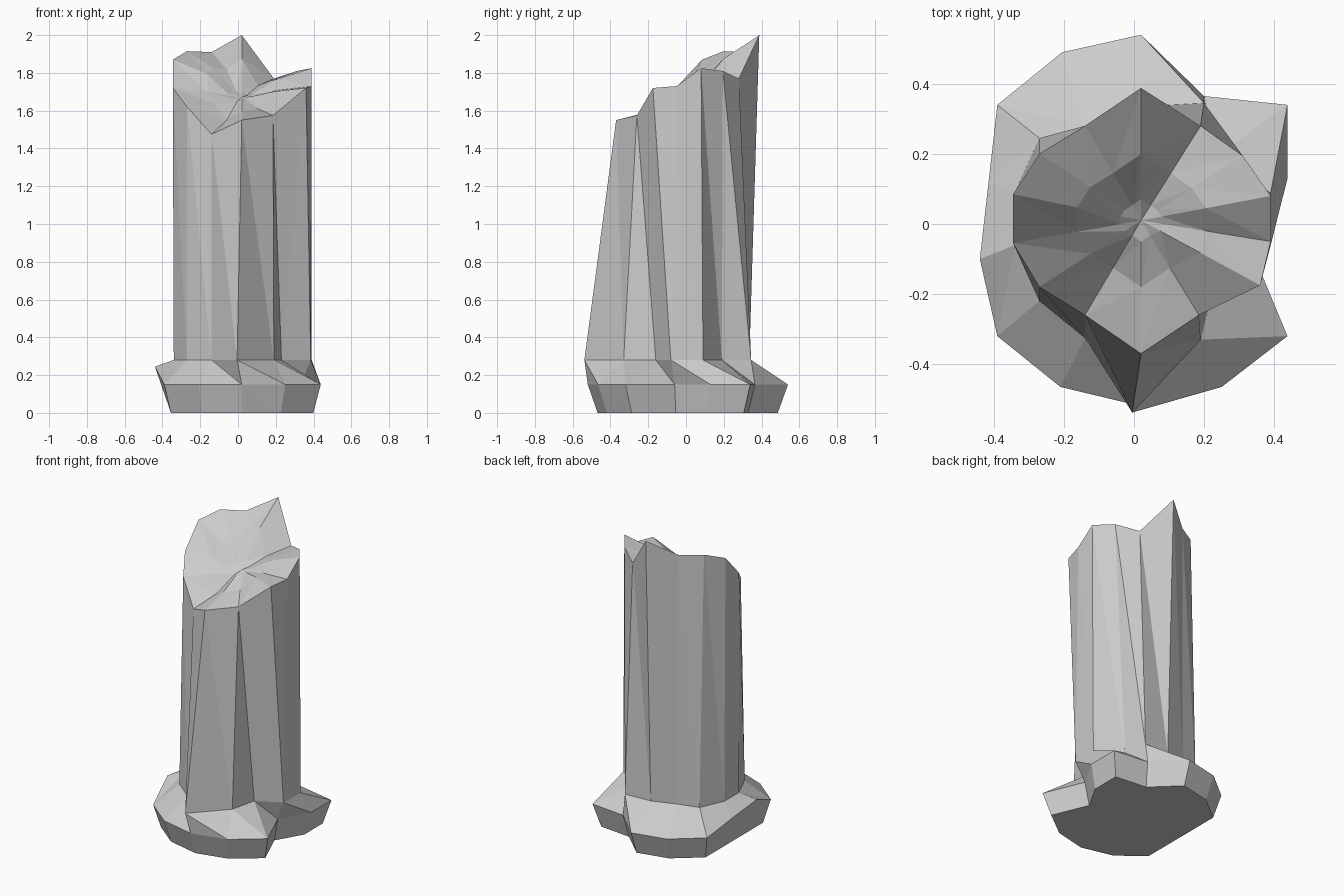
import bpy, bmesh
from mathutils import Vector

if "Cube" in bpy.data.objects:
    bpy.data.objects.remove(bpy.data.objects["Cube"])

# Contours run clockwise (seen from above) from the back
flare = [(.02, .54, .15), (.2, .365, .15), (.438, .34, .15), (.438, .13, .15),
         (.33, -.06, .15), (.438, -.32, .15), (.25, -.465, .15), (.02, -.52, .15),
         (-.21, -.465, .15), (-.39, -.32, .15), (-.44, -.1, .245),
         (-.415, .12, .2), (-.39, .34, .15), (-.205, .49, .15)]
shaft = [(.02, .335), (.2, .345), (.23, .19), (.39, .09), (.385, -.08),
         (.23, -.16), (.19, -.33), (-.005, -.538), (-.14, -.325),
         (-.27, -.22), (-.34, -.06), (-.34, .09), (-.27, .245), (-.14, .28)]
rim = [(.02, .388, 2), (.19, .28, 1.77), (.31, .195, 1.81), (.39, .08, 1.825),
       (.39, -.05, 1.73), (.36, -.175, 1.72), (.185, -.26, 1.575),
       (.02, -.37, 1.55), (-.14, -.26, 1.475), (-.27, -.18, 1.62),
       (-.345, -.055, 1.72), (-.345, .085, 1.87), (-.27, .2, 1.915),
       (-.14, .28, 1.91)]
core = Vector((.02, .01, 1.67))


def shrink(points, s, zs):
    """Contract a contour towards the core of the broken top."""
    return [(core.x + (x - core.x) * s, core.y + (y - core.y) * s,
             core.z + (z - core.z) * zs) for x, y, z in points]


rings = [
    [(max(x * .91, -.355), y * .9, 0) for x, y, z in flare],  # flat underside
    flare,                                          # widest part of the foot
    [(x, y, .28) for x, y in shaft],                # foot of the trunk
    rim,                                            # jagged broken edge
    shrink(rim, .5, .62),                           # hollow of the break
    shrink(rim, .16, .12),
]

# Stump: one skin lofted through all contours
bm = bmesh.new()
loops = [[bm.verts.new(p) for p in ring] for ring in rings]
n = len(flare)
bm.faces.new(loops[0])
for level, (low, high) in enumerate(zip(loops, loops[1:])):
    for i in range(n):
        j = (i + 1) % n
        if level < 3:   # outside: folds rise clockwise
            bm.faces.new((low[i], low[j], high[j]))
            bm.faces.new((low[i], high[j], high[i]))
        else:           # broken top: folds run the other way
            bm.faces.new((low[i], low[j], high[i]))
            bm.faces.new((low[j], high[j], high[i]))
tip = bm.verts.new(core)
for i in range(n):
    bm.faces.new((loops[-1][i], loops[-1][(i + 1) % n], tip))
bmesh.ops.recalc_face_normals(bm, faces=bm.faces)
mesh = bpy.data.meshes.new("broken_trunk")
bm.to_mesh(mesh)
bm.free()
bpy.context.collection.objects.link(bpy.data.objects.new("broken_trunk", mesh))
